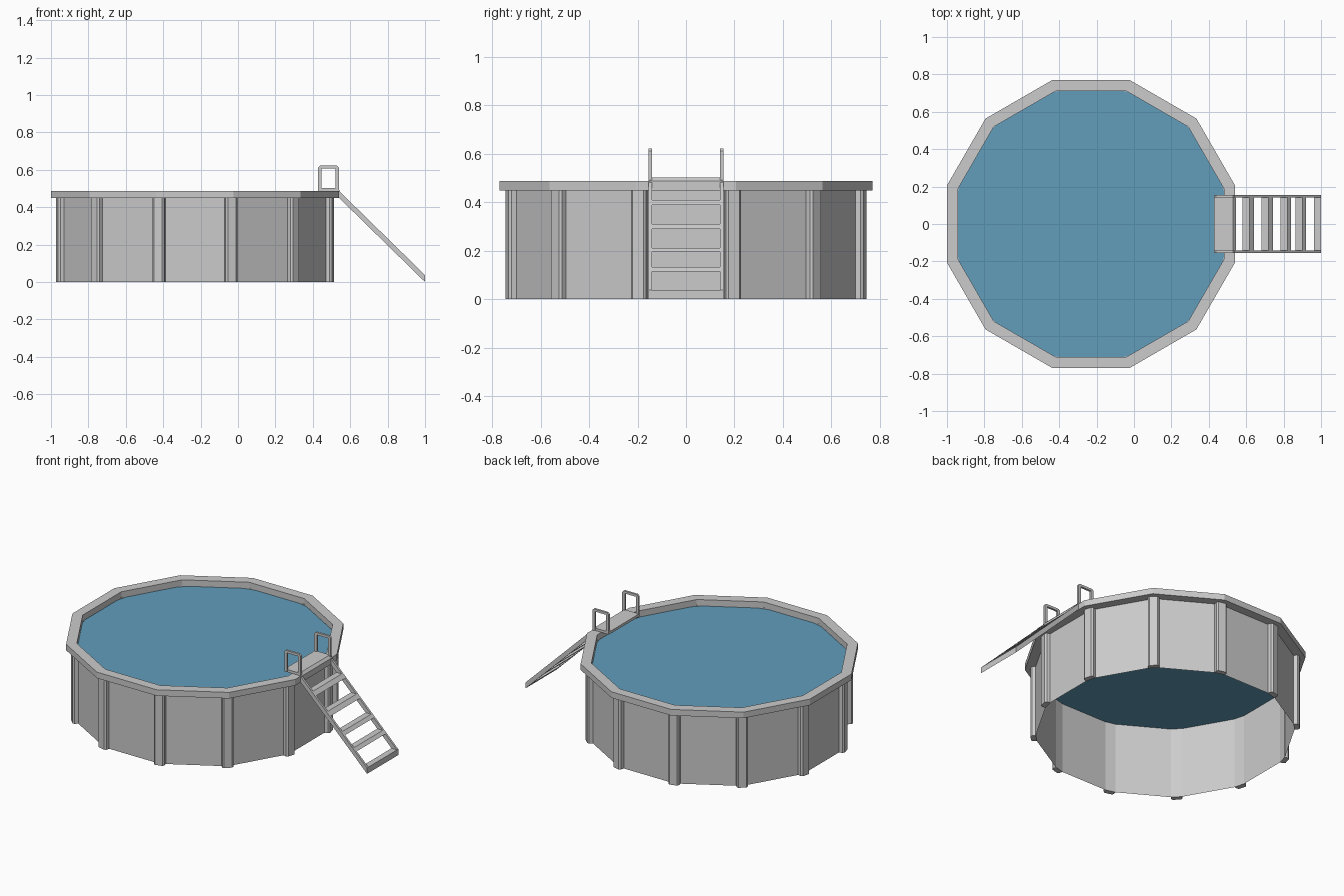
import bpy, bmesh
from math import pi, cos, sin
from mathutils import Vector

if "Cube" in bpy.data.objects:
    bpy.data.objects.remove(bpy.data.objects["Cube"])

CX, N = -0.23, 12            # pool centre and number of sides
C15 = cos(pi / N)


def new_object(name, bm, recalc=True):
    if recalc:
        bmesh.ops.recalc_face_normals(bm, faces=bm.faces)
    me = bpy.data.meshes.new(name)
    bm.to_mesh(me)
    bm.free()
    ob = bpy.data.objects.new(name, me)
    bpy.context.collection.objects.link(ob)
    return ob


def add_prism(bm, points, offset):
    """Close a flat outline and extrude it along offset."""
    face = bm.faces.new([bm.verts.new(p) for p in points])
    ext = bmesh.ops.extrude_face_region(bm, geom=[face], use_keep_orig=True)
    moved = [g for g in ext["geom"] if isinstance(g, bmesh.types.BMVert)]
    bmesh.ops.translate(bm, verts=moved, vec=offset)


def side_prism(bm, profile, y0, y1):
    """Extrude an (x, z) outline from y0 to y1."""
    add_prism(bm, [(x, y0, z) for x, z in profile], (0, y1 - y0, 0))


def ring(bm, apothem, z):
    r = apothem / C15
    angles = [(i + 0.5) * 2 * pi / N for i in range(N)]
    return [bm.verts.new((CX + r * cos(a), r * sin(a), z)) for a in angles]


def bridge(bm, a, b):
    for i in range(N):
        j = (i + 1) % N
        bm.faces.new((a[i], a[j], b[j], b[i]))


# Thin pool wall, open at the bottom
bm = bmesh.new()
bridge(bm, ring(bm, 0.716, 0), ring(bm, 0.716, 0.455))
new_object("pool_wall", bm, recalc=False)

# Water surface
bm = bmesh.new()
bm.faces.new(ring(bm, 0.716, 0.445))
water = new_object("water", bm, recalc=False)
blue = bpy.data.materials.new("water_blue")
blue.diffuse_color = (0.12, 0.34, 0.5, 1)
blue.use_nodes = True
blue.node_tree.nodes["Principled BSDF"].inputs["Base Color"].default_value = blue.diffuse_color
water.data.materials.append(blue)

# Top rim
bm = bmesh.new()
loops = [ring(bm, a, z) for a, z in ((0.71, 0.449), (0.77, 0.449), (0.77, 0.487), (0.71, 0.487))]
for k in range(4):
    bridge(bm, loops[k], loops[(k + 1) % 4])
new_object("top_rim", bm)

# Upright posts with chamfered outer corners
bm = bmesh.new()
section = [(0.732, -0.032), (0.754, -0.032), (0.764, -0.023),
           (0.764, 0.023), (0.754, 0.032), (0.732, 0.032)]
for i in range(N):
    a = (i + 0.5) * 2 * pi / N
    out, side = Vector((cos(a), sin(a), 0)), Vector((-sin(a), cos(a), 0))
    add_prism(bm, [Vector((CX, 0, 0)) + out * r + side * t for r, t in section], (0, 0, 0.452))
new_object("posts", bm)

# Ladder side rails
TOP, LOW, X0 = 0.487, 0.037, 0.54
SLOPE = (1 - X0) / (TOP - LOW)
bm = bmesh.new()
for s in (-1, 1):
    side_prism(bm, [(X0, TOP), (1, LOW), (1, 0), (X0, TOP - LOW)], s * 0.141, s * 0.154)
new_object("ladder_rails", bm)

# Ladder treads: level slices of the sloping rail
bm = bmesh.new()
for z0, z1 in ((0.388, 0.41), (0.289, 0.311), (0.194, 0.212), (0.115, 0.133)):
    front = [X0 + (TOP - z) * SLOPE for z in (z0, z1)]
    d = LOW * SLOPE
    side_prism(bm, [(front[0] - d, z0), (front[0], z0), (front[1], z1), (front[1] - d, z1)], -0.142, 0.142)
side_prism(bm, [(1 - LOW * SLOPE, LOW), (1, LOW), (1, 0)], -0.142, 0.142)
new_object("ladder_treads", bm)

# Platform resting on the rim, with a front lip
bm = bmesh.new()
side_prism(bm, [(0.428, 0.486), (0.428, 0.502), (0.53, 0.502), (0.545, 0.487),
                (0.545, 0.45), (0.532, 0.45), (0.532, 0.486)], -0.15, 0.15)
new_object("platform", bm)

# Hand rails: upside-down U with clipped corners
bm = bmesh.new()
hoop = [(0.428, 0.49), (0.428, 0.612), (0.438, 0.622), (0.53, 0.622), (0.54, 0.612), (0.54, 0.487),
        (0.522, 0.487), (0.522, 0.607), (0.446, 0.607), (0.446, 0.49)]
for s in (-1, 1):
    side_prism(bm, hoop, s * 0.141, s * 0.154)
new_object("hand_rails", bm)
